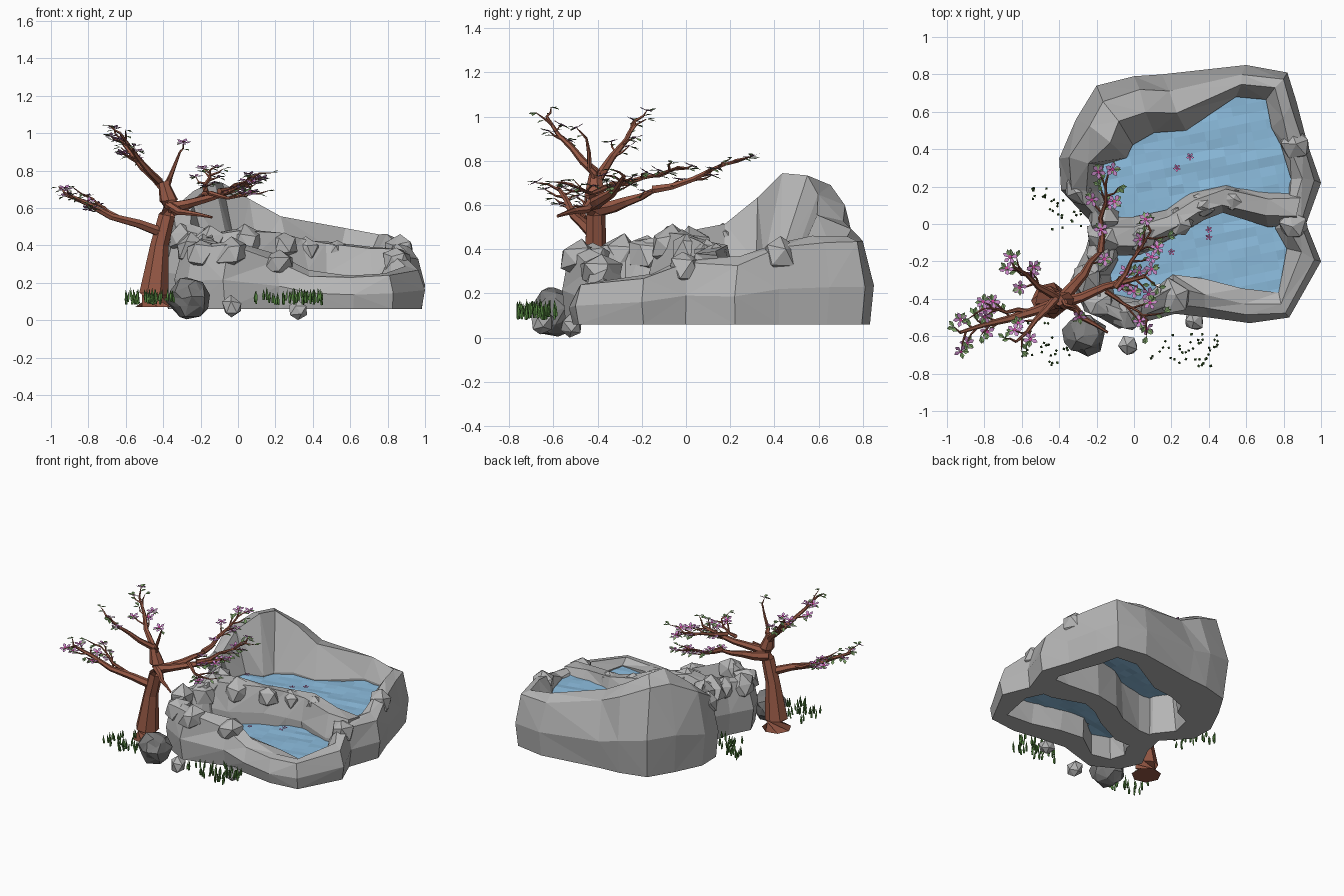
import bpy, bmesh, math, random
from mathutils import Vector, Matrix

random.seed(7)
if "Cube" in bpy.data.objects:
    bpy.data.objects.remove(bpy.data.objects["Cube"])


def material(name, *rgb):
    m = bpy.data.materials.new(name)
    m.use_nodes = True
    m.diffuse_color = (*rgb, 1)
    m.node_tree.nodes["Principled BSDF"].inputs["Base Color"].default_value = (*rgb, 1)
    return m


STONE = material("grey stone", .46, .46, .46)
DARK_STONE = material("dark stone", .2, .2, .2)
WATER = material("pool water", .26, .5, .72)
BARK = material("red bark", .31, .1, .06)
LEAF = material("leaf green", .2, .36, .13)
GRASS = material("grass green", .09, .24, .05)
PETAL = material("lilac petal", .55, .24, .55)
CENTRE = material("flower centre", .55, .05, .3)
PINK = material("pink petal", .8, .2, .55)


def finish(name, bm, *mats, closed=True):
    if closed:
        bmesh.ops.recalc_face_normals(bm, faces=bm.faces)
    mesh = bpy.data.meshes.new(name)
    bm.to_mesh(mesh)
    bm.free()
    for m in mats:
        mesh.materials.append(m)
    bpy.context.collection.objects.link(bpy.data.objects.new(name, mesh))


def jitter(amount):
    return Vector([random.uniform(-amount, amount) for _ in range(3)])


def on_circle(angle, radius, z=0):
    return Vector((math.cos(angle) * radius, math.sin(angle) * radius, z))


def loft(bm, rings, loop=False):
    """Skin a list of equal point rings; close it on itself or cap the ends."""
    loops = [[bm.verts.new(p) for p in ring] for ring in rings]
    pairs = list(zip(loops, loops[1:])) + ([(loops[-1], loops[0])] if loop else [])
    for a, b in pairs:
        for k in range(len(a)):
            j = (k + 1) % len(a)
            bm.faces.new((a[k], a[j], b[j], b[k]))
    if not loop:
        bm.faces.new(loops[0])
        bm.faces.new(loops[-1])


def tube(bm, points, radii, sides):
    rings = []
    for k, p in enumerate(points):
        heading = points[min(k + 1, len(points) - 1)] - points[max(k - 1, 0)]
        turn = heading.to_track_quat('Z', 'Y')
        rings.append([p + turn @ on_circle(math.tau * s / sides, radii[k]) for s in range(sides)])
    loft(bm, rings)


def faceted_rock(name, rings, loop):
    bm = bmesh.new()
    loft(bm, rings, loop)
    bmesh.ops.triangulate(bm, faces=bm.faces, quad_method='SHORT_EDGE')
    finish(name, bm, STONE)


def boulder(name, place, size, mat=STONE, detail=1):
    bm = bmesh.new()
    bmesh.ops.create_icosphere(bm, subdivisions=detail, radius=1)
    spin = Matrix.Rotation(random.uniform(0, math.tau), 3, 'Z')
    for v in bm.verts:
        v.co = Vector(place) + spin @ (v.co + jitter(.16)) * size
        v.co.z = max(0, v.co.z)
    finish(name, bm, mat)


# Rock basin: outer x, y, pool edge x, y and crest height at each station
BASE, UPPER, LOWER = .06, .335, .21
STATIONS = [
    (-.27, -.45, -.1, -.38, .42), (-.08, -.56, .03, -.4, .43), (.22, -.48, .2, -.26, .35),
    (.4, -.5, .38, -.28, .26), (.62, -.53, .58, -.34, .24), (.83, -.5, .78, -.36, .26),
    (1, -.2, .81, -.12, .3), (.92, 0, .76, -.02, .37), (1, .22, .83, .24, .36),
    (.93, .42, .77, .42, .44), (.87, .65, .73, .52, .46), (.82, .81, .7, .66, .46),
    (.6, .85, .55, .67, .48), (.15, .8, .28, .49, .56), (0, .79, .12, .47, .65),
    (-.2, .74, 0, .42, .74), (-.31, .56, -.03, .35, .74), (-.4, .35, -.15, .32, .62),
    (-.39, .18, -.19, .18, .52), (-.22, 0, -.1, .06, .49), (-.26, -.14, -.08, -.2, .45),
    (-.34, -.3, -.13, -.28, .44)]
rings, pool_edge, rim = [], [], []
for ox, oy, ix, iy, h in STATIONS:
    outer, inner = Vector((ox, oy, 0)), Vector((ix, iy, 0))
    level = LOWER if iy < 0 else UPPER

    def at(t, z, wobble=0):
        return outer.lerp(inner, t) + Vector((0, 0, z)) + jitter(wobble)
    rings.append([at(.1, BASE), at(0, BASE + .42 * (h - BASE)), at(.24, h * .94, .015),
                  at(.62, h, .015), at(.97, level + .015, .01), at(.88, BASE)])
    pool_edge.append(at(.76, 0))
    rim.append(at(.45, h * .84))
faceted_rock("rock_basin", rings, True)

# Rock ridge between the two pools: x, y, half width, height
RIDGE = [(-.2, -.07, .1, .46), (0, -.07, .1, .48), (.2, .01, .08, .46), (.33, .1, .08, .43),
         (.48, .14, .07, .42), (.72, .09, .1, .38), (.88, .09, .1, .37)]
rings = []
for k, (x, y, w, h) in enumerate(RIDGE):
    a, b = RIDGE[max(k - 1, 0)], RIDGE[min(k + 1, len(RIDGE) - 1)]
    across = Vector((a[1] - b[1], b[0] - a[0], 0)).normalized() * w
    section = ((1, BASE), (1, h * .78), (.5, h), (-.45, h), (-1, h * .62), (-1, BASE))
    rings.append([Vector((x, y, z)) + across * s + jitter(.012 if z > BASE else 0) for s, z in section])
faceted_rock("pool_ridge", rings, False)

# Boulders set into the rim and ridge, and loose stones on the ground
for k, place in enumerate(rim):
    if place.x < .25 and place.y < .2 or k in (7, 9):
        boulder(f"rim_boulder_{k}", place, random.uniform(.08, .1))
for k, (x, y, w, h) in enumerate(RIDGE[:5]):
    boulder(f"ridge_boulder_{k}", (x + .04, y, h * .87), w)
boulder("dark_boulder", (-.26, -.59, .12), .11, DARK_STONE, 2)
boulder("loose_stone_left", (-.03, -.65, .07), .06)
boulder("loose_stone_right", (.32, -.52, .05), .055)


# Pools: rippled sheets trimmed to the basin on either side of the ridge
def inside(p):
    hit = False
    for a, b in zip(pool_edge, pool_edge[1:] + pool_edge[:1]):
        if (a.y > p.y) != (b.y > p.y) and p.x < a.x + (b.x - a.x) * (p.y - a.y) / (b.y - a.y):
            hit = not hit
    return hit


def ridge_y(x):
    for a, b in zip(RIDGE, RIDGE[1:]):
        if a[0] <= x <= b[0]:
            return a[1] + (b[1] - a[1]) * (x - a[0]) / (b[0] - a[0])
    return RIDGE[0 if x < 0 else -1][1]


def pool(name, level, side):
    bm = bmesh.new()
    bmesh.ops.create_grid(bm, x_segments=24, y_segments=40, size=1)
    for v in bm.verts:
        v.co = Matrix.Rotation(.2, 3, 'Z') @ v.co + Vector((.2, .1, level))
        v.co.z += random.uniform(-.006, .006)
    outside = [f for f in bm.faces for c in [f.calc_center_median()]
               if not inside(c) or (c.y - ridge_y(c.x)) * side < 0]
    bmesh.ops.delete(bm, geom=outside, context='FACES')
    finish(name, bm, WATER, closed=False)


pool("upper_pool", UPPER, 1)
pool("lower_pool", LOWER, -1)

# Tree trunk: x, height and radius
bm = bmesh.new()
TRUNK = [(-.45, .07, .1), (-.45, .14, .08), (-.42, .4, .05), (-.38, .56, .045), (-.37, .64, .05), (-.4, .74, .028)]
tube(bm, [Vector((x, -.41, z)) for x, z, r in TRUNK], [r for x, z, r in TRUNK], 7)

# Limbs: start, end, thickness and twig count; each sags a little and tapers
LIMBS = [
    ((-.41, -.42, .47), (-.93, -.58, .68), .03, 9), ((-.56, -.47, .53), (-.8, -.45, .66), .015, 4),
    ((-.39, -.41, .7), (-.64, -.23, .98), .026, 7), ((-.42, -.4, .74), (-.63, -.63, 1), .022, 5),
    ((-.39, -.41, .7), (-.31, -.45, .9), .02, 1), ((-.38, -.4, .58), (-.17, -.14, .67), .036, 2),
    ((-.18, -.15, .67), (-.15, .22, .8), .02, 7), ((-.38, -.42, .6), (.06, -.28, .73), .032, 9),
    ((-.1, -.34, .69), (.09, -.04, .77), .016, 6), ((-.15, -.36, .68), (.07, -.51, .69), .014, 5),
    ((-.38, -.42, .62), (-.14, -.58, .55), .024, 0)]
STEPS = 4
blossoms, leaves = [], []
for start, end, thick, twigs in LIMBS:
    start, end = Vector(start), Vector(end)
    points = []
    for k in range(STEPS + 1):
        bulge = math.sin(math.pi * k / STEPS)
        points.append(start.lerp(end, k / STEPS) + (jitter(.016) - Vector((0, 0, .02))) * bulge)
    tube(bm, points, [thick * (1 - .72 * k / STEPS) for k in range(STEPS + 1)], 6)
    for t in range(twigs):
        u = STEPS * (.4 + .6 * (t + 1) / twigs)
        k = min(int(u), STEPS - 1)
        a, b = points[k], points[k + 1]
        root = a.lerp(b, u - k)
        turn = Matrix.Rotation((1 if t % 2 else -1) * random.uniform(.3, 1.1), 3, 'Z')
        d = turn @ (b - a).normalized()
        d.z = d.z * .4 + random.uniform(-.05, .25)
        tip = root + d * random.uniform(.07, .13)
        tip.x = max(tip.x, -.96)
        bend = root.lerp(tip, .5) + jitter(.012)
        tube(bm, [root, bend, tip], [.007, .005, .002], 4)
        leaves += [(bend, d), (tip, d), (tip, turn @ d)]
        if t % 5 < 3:
            blossoms.append(tip)
finish("tree_trunk_and_branches", bm, BARK)

# Leaves: folded diamonds
bm = bmesh.new()
for p, d in leaves:
    yaw = math.atan2(d.y, d.x) + random.uniform(-.9, .9)
    along = on_circle(yaw, .045, random.uniform(-.02, .015))
    across, lift = on_circle(yaw + math.pi / 2, .012), Vector((0, 0, .004))
    mid, tip = p + along * .6 + lift, p + along
    tip.x = max(tip.x, -1)
    root, end = bm.verts.new(p), bm.verts.new(tip)
    bm.faces.new((root, end, bm.verts.new(mid + across)))
    bm.faces.new((root, bm.verts.new(mid - across), end))
finish("tree_leaves", bm, LEAF, closed=False)


# Blossoms: five petals round a small centre
def flowers(name, places, radius, tilt, petal):
    bm = bmesh.new()
    for p in places:
        spin = Matrix.Rotation(random.uniform(0, math.tau), 3, 'Z')
        lean = Matrix.Rotation(random.uniform(-tilt, tilt), 3, 'X') @ spin

        def spot(angle, r, z):
            return bm.verts.new(Vector(p) + lean @ on_circle(angle, r, z))
        angles = [math.tau * k / 5 for k in range(5)]
        for a in angles:
            bm.faces.new((spot(a, 0, 0), spot(a - .42, radius * .7, .004),
                          spot(a, radius, .008), spot(a + .42, radius * .7, .004)))
        bm.faces.new([spot(a, radius * .25, .009) for a in angles]).material_index = 1
    finish(name, bm, petal, CENTRE, closed=False)


flowers("tree_blossoms", blossoms, .042, .5, PETAL)
flowers("upper_pool_petals", [(x, y, UPPER + .01) for x, y in ((-.13, .29), (.23, .3), (.3, .36))], .022, .05, PINK)
flowers("lower_pool_petals", [(x, y, LOWER + .01) for x, y in ((.4, -.03), (.4, -.07), (.2, -.15))], .02, .05, PINK)

# Grass tufts: centre x, y, spread and blade count
bm = bmesh.new()
for x, y, spread, count in ((-.5, .17, .05, 9), (-.36, .06, .1, 22), (-.54, -.62, .1, 16),
                            (-.4, -.7, .06, 12), (.16, -.66, .09, 12), (.35, -.68, .1, 30)):
    for _ in range(count):
        wander = jitter(spread)
        foot = Vector((x + wander.x, y + wander.y, random.uniform(.08, .11)))
        top = foot + jitter(.01) + Vector((0, 0, .06))
        tube(bm, [foot, foot.lerp(top, .4), top], [.006, .008, .001], 4)
finish("grass_tufts", bm, GRASS)
